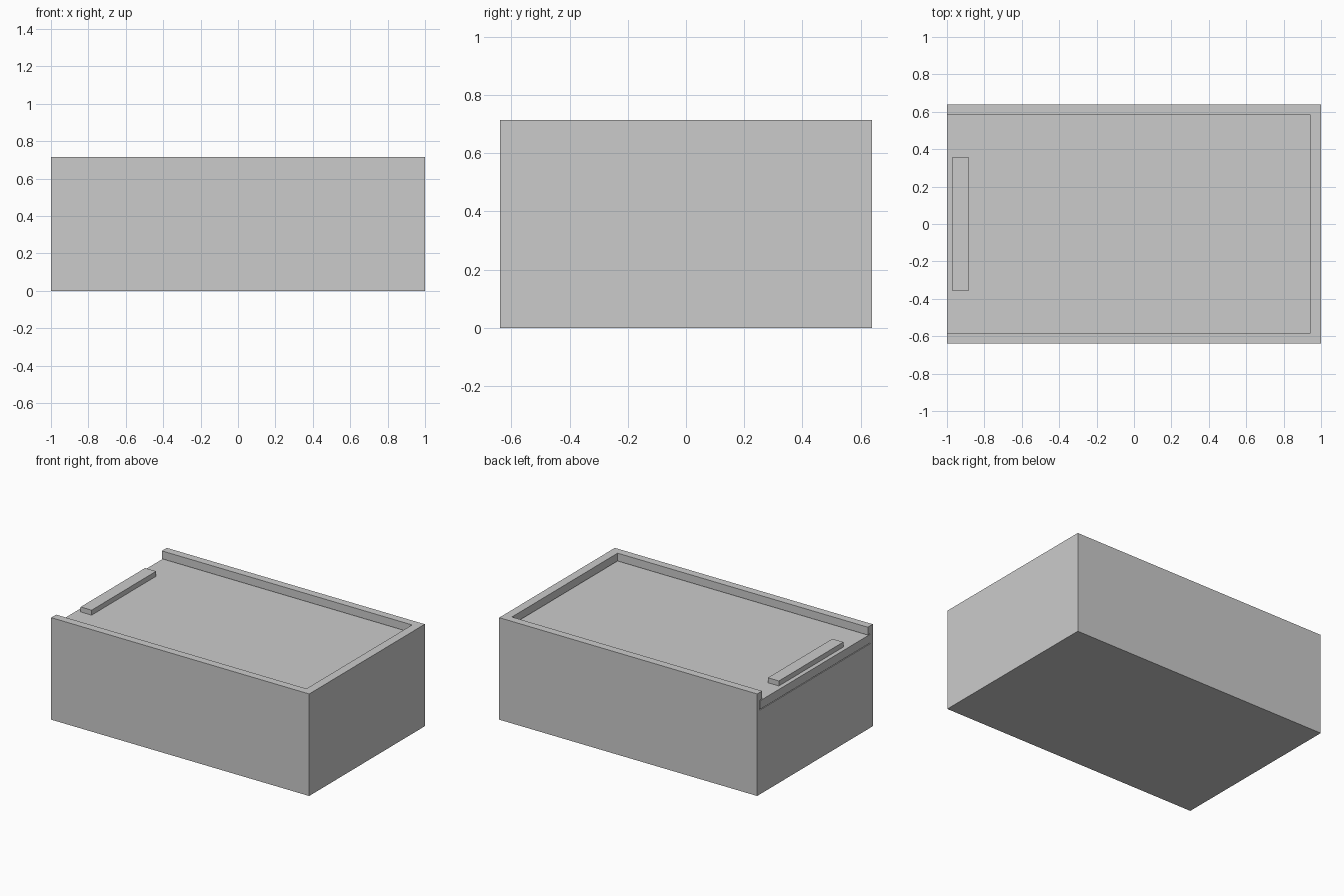
import bpy
import bmesh

default = bpy.data.objects.get("Cube")
if default:
    bpy.data.objects.remove(default, do_unlink=True)

grey = bpy.data.materials.new("plain_grey")
grey.use_nodes = True
colour = (0.6, 0.6, 0.6, 1)
grey.diffuse_color = colour
grey.node_tree.nodes["Principled BSDF"].inputs["Base Color"].default_value = colour


def block(name, x, y, z):
    """Box from (min, max) ranges along each axis."""
    bm = bmesh.new()
    bmesh.ops.create_cube(bm, size=1)
    for v in bm.verts:
        v.co = [r[0] if c < 0 else r[1] for c, r in zip(v.co, (x, y, z))]
    mesh = bpy.data.meshes.new(name)
    bm.to_mesh(mesh)
    bm.free()
    mesh.materials.append(grey)
    obj = bpy.data.objects.new(name, mesh)
    bpy.context.collection.objects.link(obj)
    return obj


def cut(target, name, x, y, z):
    cutter = block(name, x, y, z)
    cutter.hide_render = True
    cutter.hide_viewport = True
    cutter.display_type = 'WIRE'
    mod = target.modifiers.new(name, 'BOOLEAN')
    mod.operation = 'DIFFERENCE'
    mod.solver = 'EXACT'
    mod.object = cutter


half_width, height = 0.64, 0.715
opening = 0.585      # half width between the lips
groove = 0.612       # half width of the undercut channel
lid_top = 0.655
end = -1.1           # cutters run out through the open end

# Hollow box with an undercut channel open at one end
box = block("box_body", (-1, 1), (-half_width, half_width), (0, height))
cut(box, "storage_cutter", (-0.94, 0.94), (-opening, opening), (0.06, 0.62))
cut(box, "groove_cutter", (end, 0.967), (-groove, groove), (0.59, 0.66))
cut(box, "opening_cutter", (end, 0.94), (-opening, opening), (0.63, 0.8))

# Sliding lid with its raised grip bar
block("sliding_lid", (-1, 0.962), (-0.607, 0.607), (0.595, lid_top))
block("lid_grip", (-0.97, -0.885), (-0.357, 0.357), (lid_top - 0.01, 0.69))
